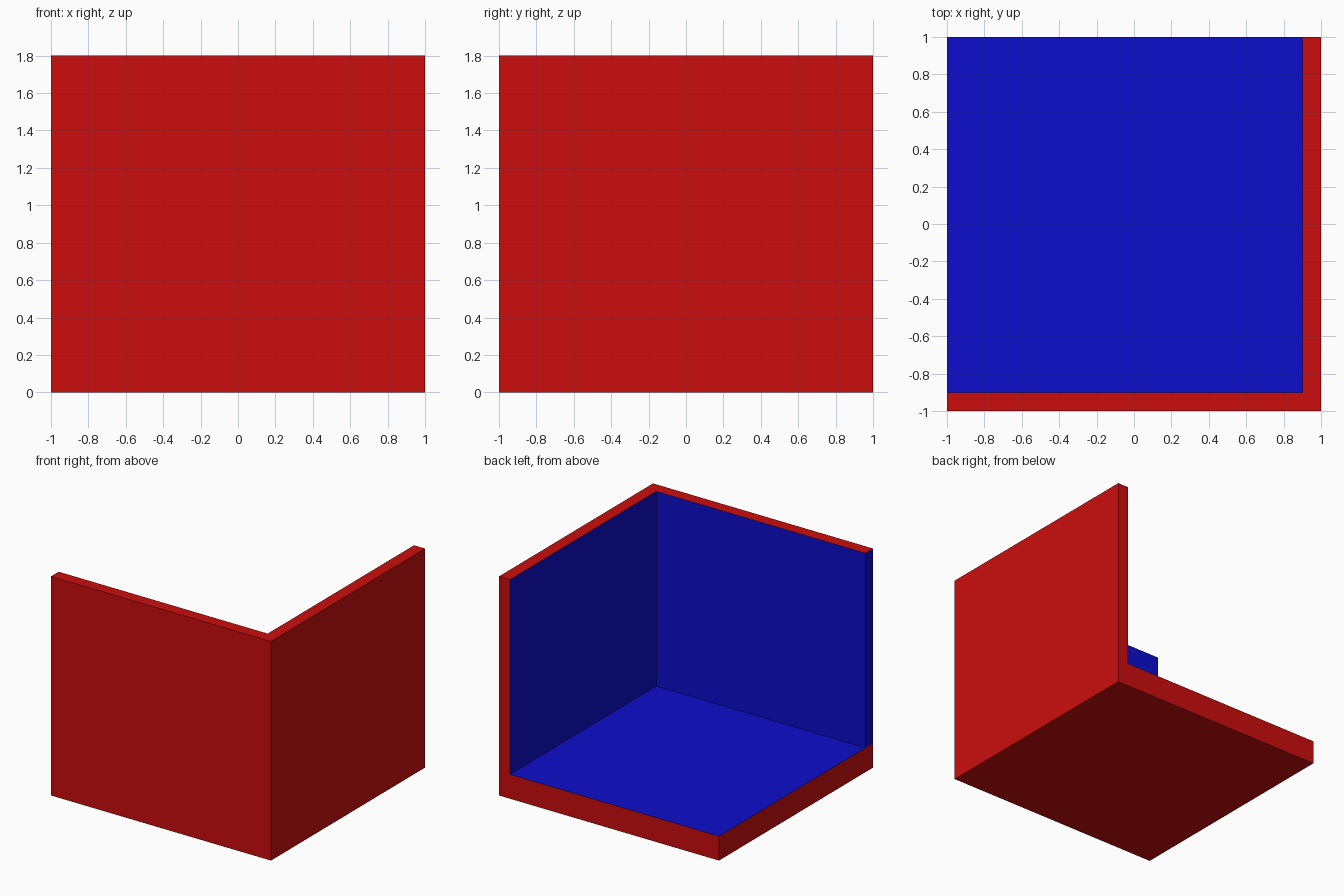
import bpy, bmesh

if "Cube" in bpy.data.objects:
    bpy.data.objects.remove(bpy.data.objects["Cube"])


def flat_material(name, rgb):
    m = bpy.data.materials.new(name)
    m.diffuse_color = (*rgb, 1.0)
    m.use_nodes = True
    m.node_tree.nodes["Principled BSDF"].inputs["Base Color"].default_value = m.diffuse_color
    return m


red = flat_material("red", (0.604, 0.004, 0.004))
blue = flat_material("blue", (0.004, 0.004, 0.604))

T, FLOOR, TOP = 0.1, 0.2, 1.8   # wall thickness, floor level, wall height

# Outer block and the corner-shaped floor / wall outlines share one closed mesh
bm = bmesh.new()


def face(*pts):
    return bm.faces.new([bm.verts.new(p) for p in pts])


# Start from the L-shaped wall outline and the floor outline, at the three levels
inner = 1 - T
wall = [(-1, -1), (1, -1), (1, 1), (inner, 1), (inner, -inner), (-1, -inner)]
floor = [(inner, 1), (-1, 1), (-1, -inner), (inner, -inner)]


def side(a, b, z0, z1):
    face((*a, z0), (*b, z0), (*b, z1), (*a, z1))


# Underside, floor and wall tops
face((-1, -1, 0), (-1, 1, 0), (1, 1, 0), (1, -1, 0))
face(*[(x, y, FLOOR) for x, y in floor])
face(*[(x, y, TOP) for x, y in wall])

# Slab sides, then wall sides above the floor
block = [(-1, -1), (1, -1), (1, 1), (-1, 1)]
for i, p in enumerate(block):
    side(p, block[(i + 1) % 4], 0, FLOOR)
for i, p in enumerate(wall):
    side(p, wall[(i + 1) % 6], FLOOR, TOP)
bmesh.ops.remove_doubles(bm, verts=bm.verts, dist=1e-5)
bm.normal_update()

# Blue: floor, inner wall faces and the left end of the front wall
for f in bm.faces:
    c, n = f.calc_center_median(), f.normal
    is_floor = n.z > 0.5 and c.z < FLOOR + 0.01
    inner_left = n.x < -0.5 and c.z > FLOOR
    inner_back = n.y > 0.5 and c.z > FLOOR and c.y < 0
    f.material_index = 1 if is_floor or inner_left or inner_back else 0

mesh = bpy.data.meshes.new("room_corner")
bm.to_mesh(mesh)
bm.free()
mesh.materials.append(red)
mesh.materials.append(blue)
bpy.context.collection.objects.link(bpy.data.objects.new("room_corner", mesh))
